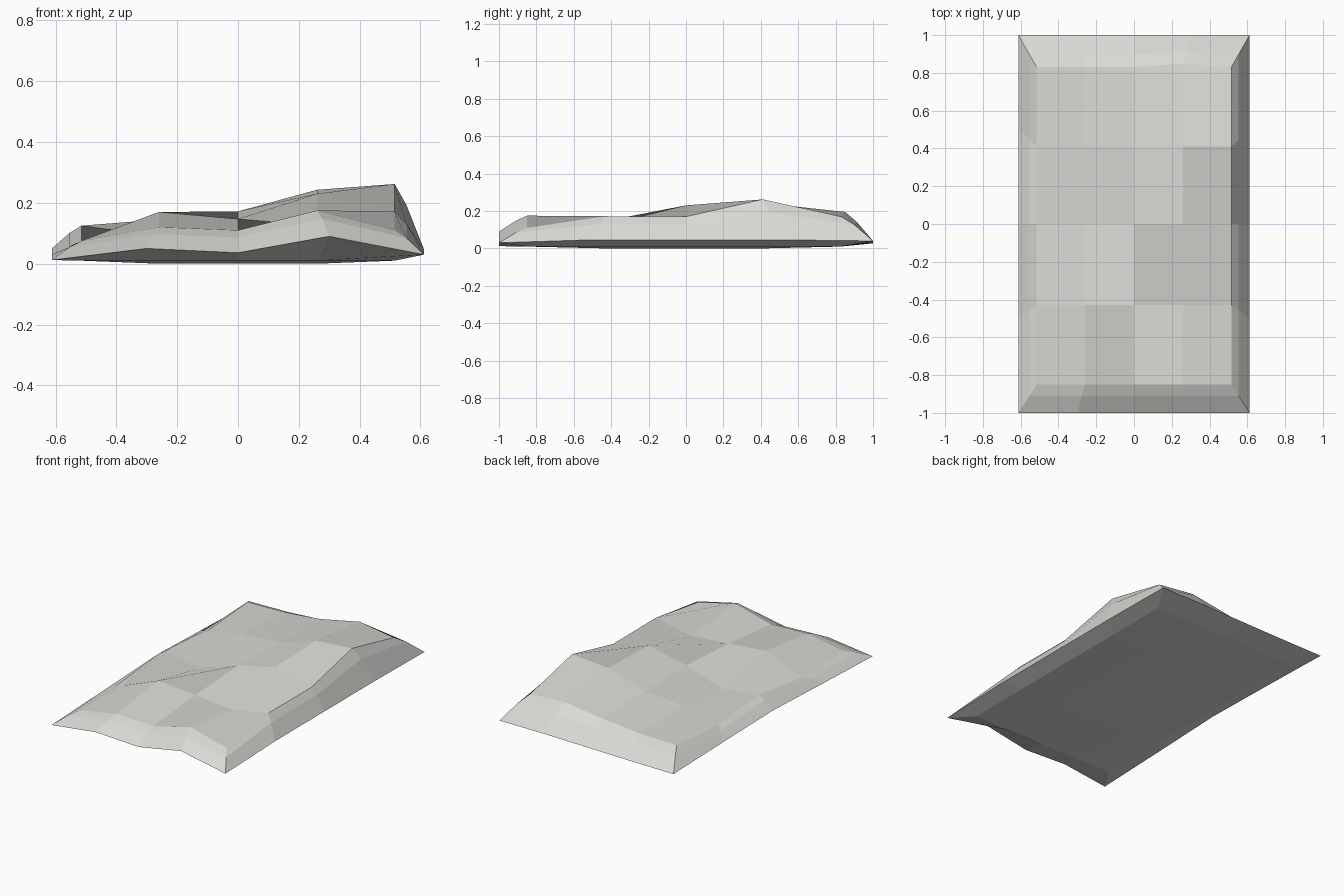
import bpy, bmesh

if "Cube" in bpy.data.objects:
    bpy.data.objects.remove(bpy.data.objects["Cube"])

# Crest heights of the faceted upper face: rows run front to back, columns left to right
XS = [-0.515, -0.26, 0, 0.26, 0.515]
YS = [-0.85, -0.43, 0, 0.41, 0.83]
TOP = [[.075, .12, .11, .175, .11],
       [.07, .17, .147, .125, .172],
       [.125, .09, .172, .23, .17],
       [.09, .145, .165, .243, .262],
       [.12, .125, .15, .195, .17]]
# Thin rim around the stone
RIM_X = [-0.612, -0.30, 0, 0.30, 0.612]
RIM_Y = [-1, -0.5, 0, 0.5, 1]
RIM_Z = {'front': [.012, .05, .036, .09, .03], 'back': [.027, .03, .035, .04, .04],
         'left': [.012, .03, .05, .04, .027], 'right': [.03, .046, .046, .046, .04]}

# Walk once around the edge of the 5 x 5 grid, counter-clockwise
LOOP = ([(i, 0) for i in range(4)] + [(4, j) for j in range(4)] +
        [(i, 4) for i in range(4, 0, -1)] + [(0, j) for j in range(4, 0, -1)])


def rim_z(i, j):
    if j in (0, 4):
        return RIM_Z['front' if j == 0 else 'back'][i]
    return RIM_Z['left' if i == 0 else 'right'][j]


bm = bmesh.new()


def bridge(lower, upper):
    for k in range(16):
        n = (k + 1) % 16
        bm.faces.new((lower[k], lower[n], upper[n], upper[k]))


def fill(grid, flip=False):
    for j in range(4):
        for i in range(4):
            f = [grid[i, j], grid[i + 1, j], grid[i + 1, j + 1], grid[i, j + 1]]
            bm.faces.new(f[::-1] if flip else f)


# Upper and lower faces
top = {(i, j): bm.verts.new((XS[i] + (0), YS[j] + (.02 if (i, j) == (3, 4) else 0), TOP[j][i]))
       for i in range(5) for j in range(5)}
base = {(i, j): bm.verts.new((XS[i], YS[j], 0 if 0 < i < 4 and 0 < j < 4 else .01))
        for i in range(5) for j in range(5)}
fill(top)
fill(base, True)

# Rim and the rounded shoulder between rim and crest
rim = [bm.verts.new((RIM_X[i], RIM_Y[j], rim_z(i, j))) for i, j in LOOP]
crest = [top[c] for c in LOOP]
shoulder = []
for r, c in zip(rim, crest):
    p = r.co.lerp(c.co, 0.6)
    p.z = r.co.z + (c.co.z - r.co.z) * 0.68
    shoulder.append(bm.verts.new(p))
bridge([base[c] for c in LOOP], rim)
bridge(rim, shoulder)
bridge(shoulder, crest)

mesh = bpy.data.meshes.new("stone_slab")
bm.to_mesh(mesh)
bm.free()
stone = bpy.data.materials.new("pale_stone_grey")
stone.diffuse_color = (0.69, 0.69, 0.66, 1)
stone.use_nodes = True
stone.node_tree.nodes["Principled BSDF"].inputs["Base Color"].default_value = stone.diffuse_color
mesh.materials.append(stone)
bpy.context.collection.objects.link(bpy.data.objects.new("stone_slab", mesh))
